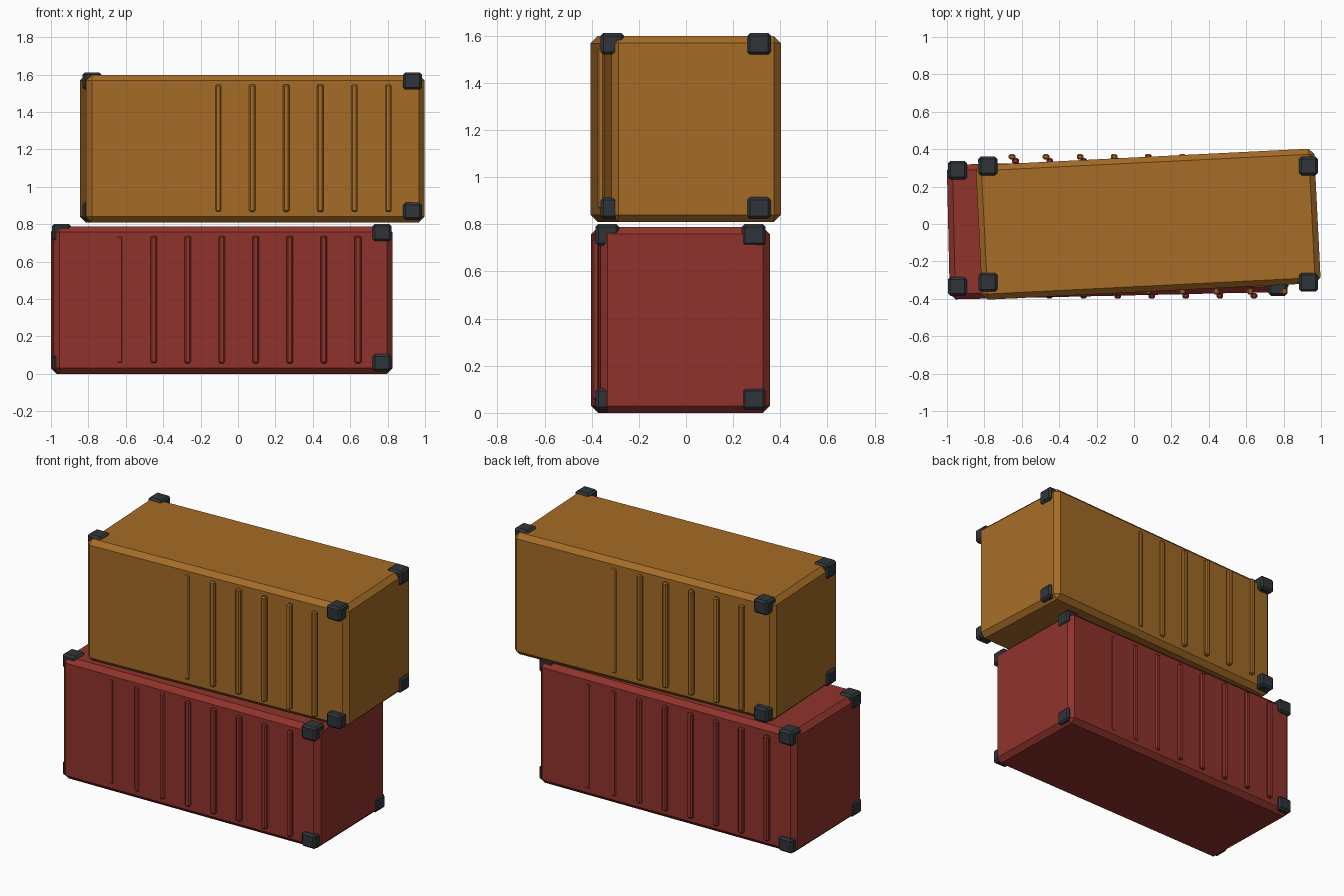
import bpy, bmesh
from mathutils import Matrix, Vector

if "Cube" in bpy.data.objects:
    bpy.data.objects.remove(bpy.data.objects["Cube"])


def material(name, rgb):
    m = bpy.data.materials.new(name)
    m.diffuse_color = (*rgb, 1)
    m.use_nodes = True
    m.node_tree.nodes["Principled BSDF"].inputs["Base Color"].default_value = m.diffuse_color
    return m


def box(name, size, loc, bevel, mat, rot=0.0):
    """Chamfered box centred on loc."""
    bm = bmesh.new()
    bmesh.ops.create_cube(bm, size=1)
    bmesh.ops.scale(bm, vec=Vector(size), verts=bm.verts)
    bmesh.ops.bevel(bm, geom=bm.edges[:], offset=bevel, segments=1,
                    profile=0.5, affect='EDGES')
    me = bpy.data.meshes.new(name)
    bm.to_mesh(me)
    bm.free()
    me.materials.append(mat)
    ob = bpy.data.objects.new(name, me)
    ob.location = loc
    ob.rotation_euler.z = rot
    bpy.context.collection.objects.link(ob)
    return ob


red = material("red_paint", (0.28, 0.033, 0.025))
orange = material("orange_paint", (0.38, 0.15, 0.02))
dark = material("dark_metal", (0.03, 0.036, 0.042))

LENGTH, WIDTH, HEIGHT = 1.812, 0.72, 0.788
RIBS, SPACING = 9, 0.182


def container(prefix, cx, cy, z0, rot, paint):
    cz = z0 + HEIGHT / 2
    # main body, slightly turned
    box(prefix + "_body", (LENGTH, WIDTH, HEIGHT), (cx, cy, cz), 0.03, paint, rot)
    # side ribs, kept square to the axes
    for side, sy in (("front", -1), ("back", 1)):
        for i in range(RIBS):
            x = cx + (i - (RIBS - 1) / 2) * SPACING
            box(f"{prefix}_{side}_rib_{i + 1}", (0.036, 0.03, 0.682),
                (x, cy + sy * 0.36, cz + 0.003), 0.008, paint)
    # corner castings
    for level, z in (("lower", z0 + 0.059), ("upper", z0 + 0.755)):
        for end, sx in (("left", -1), ("right", 1)):
            for side, sy in (("front", -1), ("back", 1)):
                box(f"{prefix}_{level}_{end}_{side}_corner", (0.1, 0.1, 0.092),
                    (cx + sx * 0.857, cy + sy * 0.311, z), 0.012, dark)


container("bottom_container", -0.087, -0.023, 0.0, 0.0225, red)
container("top_container", 0.076, -0.001, 0.81, 0.05, orange)
